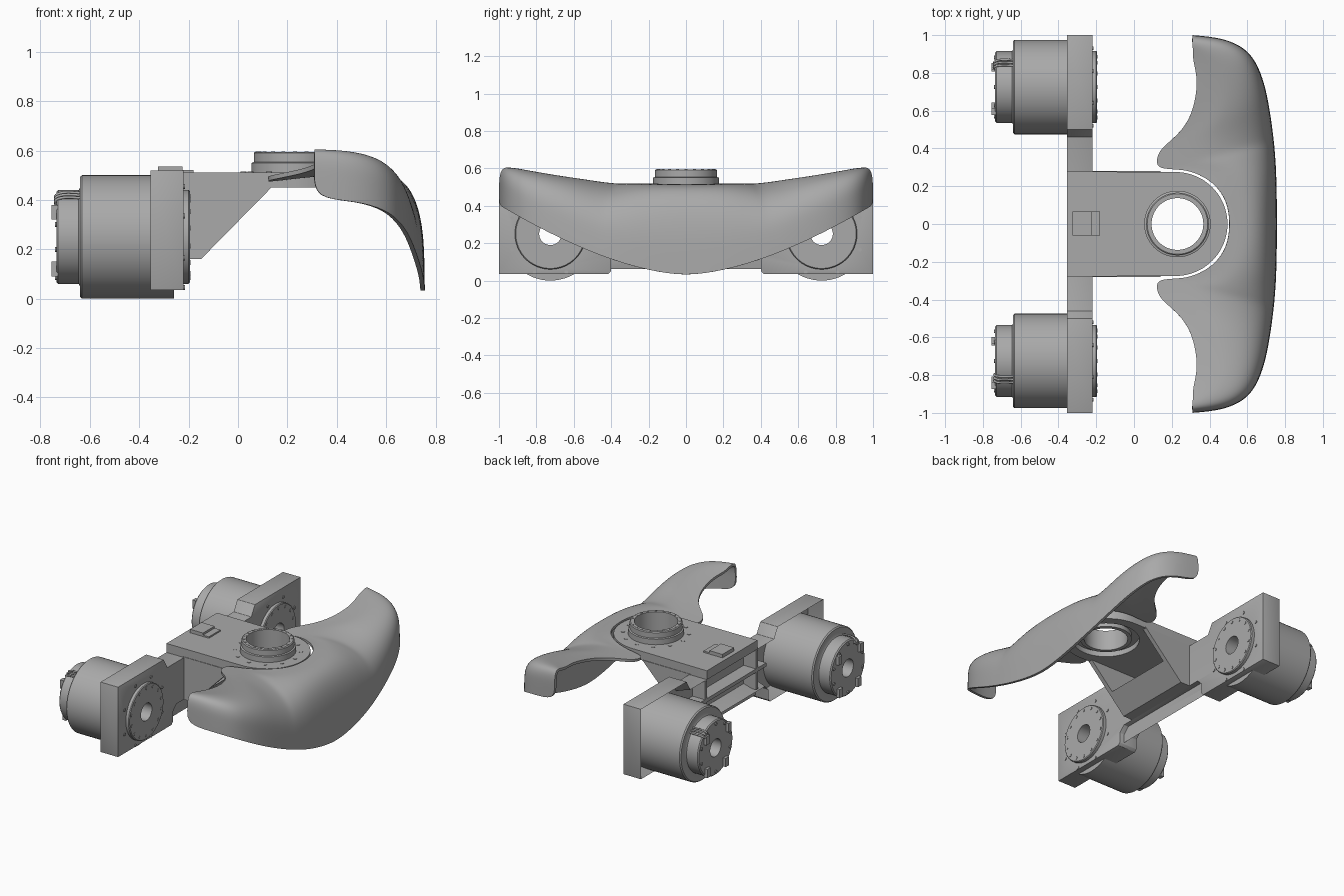
import bpy, bmesh
from math import sin, cos, pi, radians
from mathutils import Matrix, Vector

cube = bpy.data.objects.get("Cube")
if cube:
    bpy.data.objects.remove(cube, do_unlink=True)

grey = bpy.data.materials.new("machined grey")
grey.use_nodes = True
grey.diffuse_color = (0.4, 0.4, 0.4, 1)
grey.node_tree.nodes["Principled BSDF"].inputs["Base Color"].default_value = grey.diffuse_color

TO_AXIS = {"Z": Matrix.Identity(4), "X": Matrix.Rotation(pi / 2, 4, "Y")}


def finish(name, bm, split=True):
    bmesh.ops.recalc_face_normals(bm, faces=bm.faces)
    mesh = bpy.data.meshes.new(name)
    bm.to_mesh(mesh)
    bm.free()
    mesh.shade_smooth()
    mesh.materials.append(grey)
    ob = bpy.data.objects.new(name, mesh)
    bpy.context.collection.objects.link(ob)
    if split:
        sharpen(ob)
    return ob


def sharpen(ob):
    mod = ob.modifiers.new("sharp edges", "EDGE_SPLIT")
    mod.split_angle = radians(32)


def prism(name, outline, place, a, b, recess=None, split=True):
    """Extrude a 2D outline from a to b; optionally hollow the side at a."""
    bm = bmesh.new()
    near = [bm.verts.new(place(u, v, a)) for u, v in outline]
    far = [bm.verts.new(place(u, v, b)) for u, v in outline]
    open_face = bm.faces.new(near)
    bm.faces.new(far[::-1])
    for i in range(len(near)):
        j = (i + 1) % len(near)
        bm.faces.new((near[i], far[i], far[j], near[j]))
    bmesh.ops.recalc_face_normals(bm, faces=bm.faces)
    if recess:
        wall, shift = recess
        bmesh.ops.inset_region(bm, faces=[open_face], thickness=wall, use_even_offset=True)
        bmesh.ops.translate(bm, verts=open_face.verts, vec=shift)
    return finish(name, bm, split)


def lathe(name, profile, axis, centre, segs=64):
    """Spin a closed (height, radius) profile about an axis."""
    bm = bmesh.new()
    m = Matrix.Translation(centre) @ TO_AXIS[axis]
    rings = [[bm.verts.new(m @ Vector((r * cos(k * 2 * pi / segs), r * sin(k * 2 * pi / segs), h)))
              for k in range(segs)] for h, r in profile]
    for i, ring in enumerate(rings):
        nxt = rings[(i + 1) % len(rings)]
        for k in range(segs):
            n = (k + 1) % segs
            bm.faces.new((ring[k], ring[n], nxt[n], nxt[k]))
    return finish(name, bm)


def bolt_ring(name, axis, centre, radius, count, size, depth, start=0.0):
    bm = bmesh.new()
    m = Matrix.Translation(centre) @ TO_AXIS[axis]
    for k in range(count):
        a = start + k * 2 * pi / count
        bmesh.ops.create_cone(bm, cap_ends=True, segments=12, radius1=size, radius2=size, depth=depth,
                              matrix=m @ Matrix.Translation((radius * cos(a), radius * sin(a), 0)))
    return finish(name, bm)


def box(name, lo, hi):
    place = lambda u, v, w: (u, v, w)
    return prism(name, [(lo[0], lo[1]), (hi[0], lo[1]), (hi[0], hi[1]), (lo[0], hi[1])], place, lo[2], hi[2])


def cutter(name, axis, centre, radius, depth):
    bm = bmesh.new()
    bmesh.ops.create_cone(bm, cap_ends=True, segments=64, radius1=radius, radius2=radius, depth=depth,
                          matrix=Matrix.Translation(centre) @ TO_AXIS[axis])
    ob = finish(name, bm, False)
    ob.hide_render = True
    ob.hide_viewport = True
    return ob


def cut(ob, tool):
    mod = ob.modifiers.new("hole", "BOOLEAN")
    mod.operation = "DIFFERENCE"
    mod.solver = "EXACT"
    mod.object = tool


# Cross frame: two motor plates joined by a beam, hollow at the rear
half = [(0.36, 0.16), (0.4, 0.12), (0.4, 0.05), (0.415, 0.035), (1, 0.035), (1, 0.52), (0.5, 0.52), (0.46, 0.45)]
outline = half + [(-y, z) for y, z in reversed(half)]
frame = prism("motor_frame", outline, lambda u, v, w: (w, u, v), -0.355, -0.22,
              recess=(0.028, (0.1, 0, 0)), split=False)
bevel = frame.modifiers.new("soft edges", "BEVEL")
bevel.width, bevel.segments, bevel.limit_method = 0.008, 2, "ANGLE"

HUB_X, MOTOR_Y, MOTOR_Z = 0.23, 0.725, 0.25
motor_profile = [(-0.195, 0.06), (-0.195, 0.185), (-0.2, 0.19), (-0.26, 0.19), (-0.26, 0.25),
                 (-0.632, 0.25), (-0.64, 0.243), (-0.64, 0.2), (-0.645, 0.19), (-0.728, 0.19),
                 (-0.735, 0.183), (-0.735, 0.06)]

for side, s in (("left", 1), ("right", -1)):
    c = Vector((0, s * MOTOR_Y, MOTOR_Z))
    cut(frame, cutter(side + "_plate_cutter", "X", c - Vector((0.28, 0, 0)), 0.188, 0.4))

    # Hollow-shaft motor with its bolts
    lathe(side + "_motor", motor_profile, "X", c)
    bolt_ring(side + "_output_bolts", "X", c + Vector((-0.195, 0, 0)), 0.165, 14, 0.01, 0.006)
    bolt_ring(side + "_plate_bolts", "X", c + Vector((-0.219, 0, 0)), 0.222, 8, 0.01, 0.008, pi / 8)
    bolt_ring(side + "_rear_bolts", "X", c + Vector((-0.737, 0, 0)), 0.165, 10, 0.01, 0.01)

    # Rear connectors and looping cables
    for k, (dy, dz) in enumerate(((0.11, 0.1), (-0.13, 0.1), (0.1, -0.13), (-0.1, -0.13))):
        p = c + Vector((-0.745, dy, dz))
        box(f"{side}_connector_{k}", p - Vector((0.01, 0.018, 0.03)), p + Vector((0.015, 0.018, 0.03)))
    for k in range(3):
        curve = bpy.data.curves.new(side + "_cable", "CURVE")
        curve.dimensions, curve.bevel_depth, curve.bevel_resolution = "3D", 0.006, 2
        spline = curve.splines.new("NURBS")
        a = (2.0 if s < 0 else 0.75) + 0.1 * k
        path = [(-0.73, 0.16), (-0.75, 0.18), (-0.72, 0.2), (-0.68, 0.2), (-0.64, 0.195)]
        spline.points.add(len(path) - 1)
        spline.use_endpoint_u = True
        for pt, (x, r) in zip(spline.points, path):
            pt.co = (x, c.y + r * cos(a), c.z + r * sin(a), 1)
        curve.materials.append(grey)
        bpy.context.collection.objects.link(bpy.data.objects.new(f"{side}_cable_{k}", curve))

    # Triangular side wall under the deck and a stiffening rib in the beam
    wall = [(-0.23, 0.16), (-0.15, 0.16), (0.14, 0.455), (-0.23, 0.455)]
    prism(side + "_gusset", wall, lambda u, v, w: (u, w, v), s * 0.25, s * 0.28)
    box(side + "_beam_rib", (-0.35, s * 0.28 - 0.012, 0.17), (-0.25, s * 0.28 + 0.012, 0.44))
sharpen(frame)
box("beam_rail", (-0.35, -0.38, 0.29), (-0.25, 0.38, 0.315))

# Lower sloping web between the gussets
web = [(-0.23, 0.16), (-0.15, 0.16), (-0.03, 0.282), (-0.06, 0.295), (-0.17, 0.19), (-0.23, 0.19)]
prism("gusset_web", web, lambda u, v, w: (u, w, v), -0.26, 0.26)

# Deck with a rounded end, hub opening and a wider recess underneath
arc = [(0.22 + 0.275 * cos(a), 0.275 * sin(a)) for a in (-pi / 2 + pi * k / 40 for k in range(41))]
deck = prism("deck", [(-0.355, -0.278)] + arc + [(-0.355, 0.278)], lambda u, v, w: (u, v, w), 0.45, 0.512, split=False)
cut(deck, cutter("hub_cutter", "Z", (HUB_X, 0, 0.48), 0.16, 0.3))
cut(deck, cutter("recess_cutter", "Z", (HUB_X, 0, 0.44), 0.21, 0.09))
sharpen(deck)

# Stepped hub ring and its bolts
hub = [(0.595, 0.137), (0.595, 0.16), (0.59, 0.166), (0.553, 0.166), (0.55, 0.176), (0.508, 0.176),
       (0.508, 0.162), (0.455, 0.162), (0.455, 0.137)]
lathe("hub_ring", hub, "Z", (HUB_X, 0, 0))
bolt_ring("hub_bolts", "Z", (HUB_X, 0, 0.595), 0.151, 20, 0.008, 0.004)
bolt_ring("deck_bolts", "Z", (HUB_X, 0, 0.512), 0.208, 12, 0.012, 0.005)

# Sensor block on the deck
box("sensor_base", (-0.325, -0.062, 0.51), (-0.18, 0.065, 0.522))
box("sensor_cover", (-0.325, -0.062, 0.52), (-0.225, 0.065, 0.536))

# Curved fairing: stations pair an inner rim point with an outer skirt point
inner = [(0.51, 0), (0.495, 0.12), (0.425, 0.22), (0.315, 0.278), (0.23, 0.29), (0.13, 0.292), (0.117, 0.33),
         (0.132, 0.385), (0.18, 0.43), (0.25, 0.49), (0.3, 0.57), (0.325, 0.66), (0.335, 0.75),
         (0.325, 0.82), (0.312, 0.87)]
outer = [(0.757, 0), (0.756, 0.14), (0.753, 0.27), (0.748, 0.35), (0.744, 0.4), (0.74, 0.44), (0.735, 0.48),
         (0.729, 0.53), (0.72, 0.59), (0.708, 0.66), (0.688, 0.75), (0.655, 0.84), (0.6, 0.925),
         (0.48, 0.985), (0.31, 1)]


def fairing_section(i, side, steps=10):
    (xi, yi), (xo, yo) = inner[i], outer[i]
    n = 3.2 + 2 * (i / (len(inner) - 1)) ** 3
    low = 0.028 + 0.377 * yo ** 1.6
    section = []
    for k in range(steps + 1):
        a = pi / 2 * k / steps
        f, h = sin(a) ** (2 / n), max(cos(a), 0) ** (2 / n)
        if k == steps:
            f, h = 1, 0
        x, y = xi + (xo - xi) * f, yi + (yo - yi) * f
        top = 0.515 + 0.108 * y * y - 0.12 * max(0, 0.4 - x) * (1 - f)
        section.append((x, side * y, low + (top - low) * h))
    return section


bm = bmesh.new()
last = len(inner) - 1
sections = [fairing_section(i, -1) for i in range(last, 0, -1)] + [fairing_section(i, 1) for i in range(last + 1)]
rows = [[bm.verts.new(p) for p in sec] for sec in sections]
for r0, r1 in zip(rows, rows[1:]):
    for k in range(len(r0) - 1):
        bm.faces.new((r0[k], r0[k + 1], r1[k + 1], r1[k]))
fairing = finish("fairing", bm, False)
if sum(p.normal.z for p in fairing.data.polygons) < 0:
    fairing.data.flip_normals()
smooth = fairing.modifiers.new("smooth", "SUBSURF")
smooth.levels = smooth.render_levels = 2
shell = fairing.modifiers.new("shell", "SOLIDIFY")
shell.thickness, shell.offset = 0.018, -1
sharpen(fairing)
